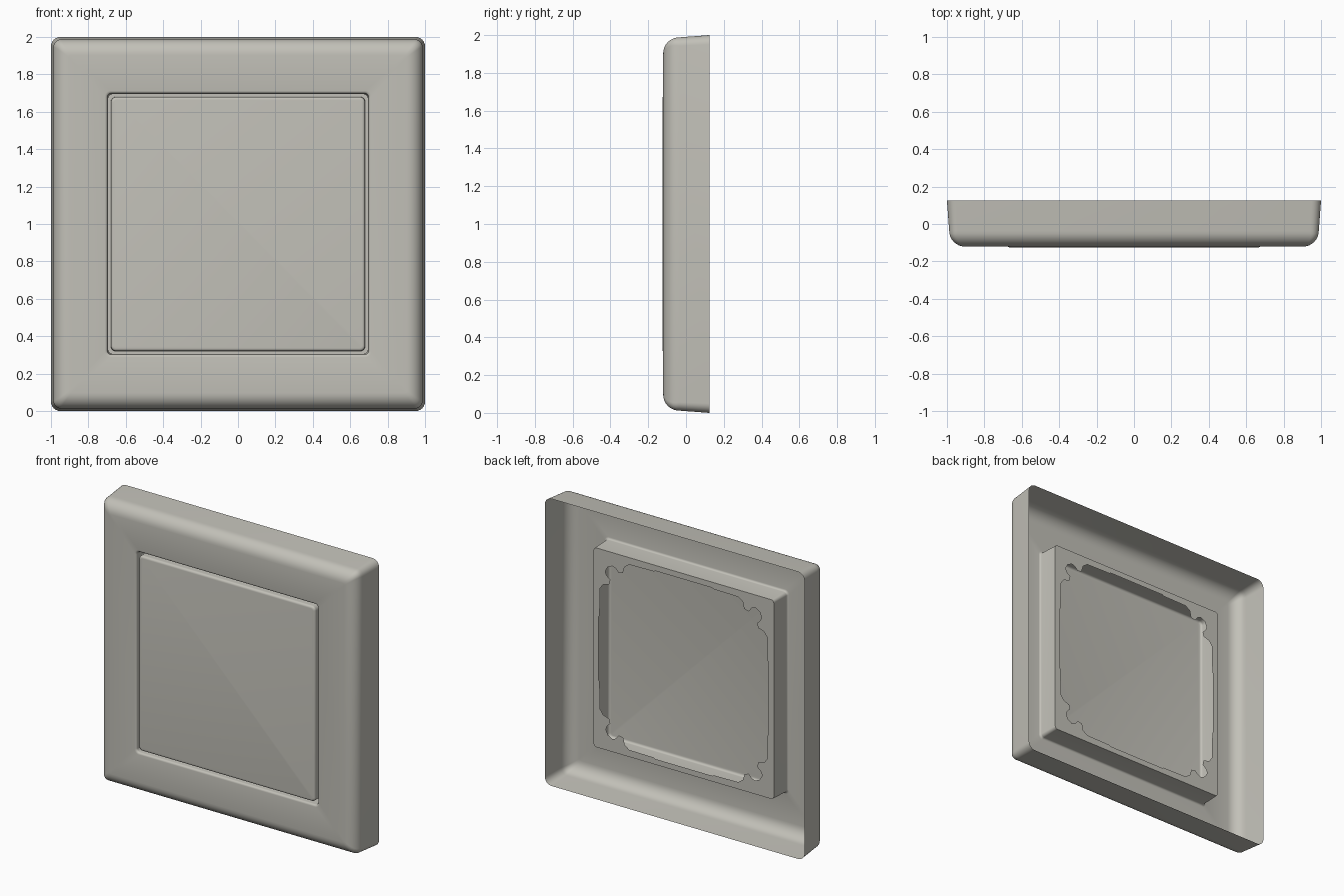
import bpy, bmesh, math

if "Cube" in bpy.data.objects:
    bpy.data.objects.remove(bpy.data.objects["Cube"])

grey = bpy.data.materials.new("warm_grey_plastic")
grey.diffuse_color = (0.54, 0.53, 0.48, 1)
grey.use_nodes = True
grey.node_tree.nodes["Principled BSDF"].inputs["Base Color"].default_value = grey.diffuse_color


def square_ring(bm, half, y, r, n=6):
    """Rounded square loop in the xz plane, centred on z = 1."""
    ring = []
    for q in range(4):
        a0 = q * math.pi / 2
        sx, sz = [(1, 1), (-1, 1), (-1, -1), (1, -1)][q]
        for i in range(n + 1):
            a = a0 + i * math.pi / 2 / n
            ring.append(bm.verts.new((sx * (half - r) + r * math.cos(a), y,
                                      1 + sz * (half - r) + r * math.sin(a))))
    return ring


def loft(bm, profile):
    """Skin a list of (half size, y, corner radius) loops; returns the last loop."""
    prev = None
    for half, y, r in profile:
        ring = square_ring(bm, half, y, r)
        if prev:
            k = len(ring)
            for i in range(k):
                j = (i + 1) % k
                bm.faces.new((prev[i], prev[j], ring[j], ring[i]))
        prev = ring
    return prev


def fillet(half, y, rad, r0, r1, n=8):
    """Quarter round from the side wall onto a front plane at y."""
    pts = []
    for i in range(n + 1):
        a = i * math.pi / 2 / n
        pts.append((half - rad * (1 - math.cos(a)), y + rad * (1 - math.sin(a)),
                    r0 + (r1 - r0) * i / n))
    return pts


def finish(bm, name):
    me = bpy.data.meshes.new(name)
    bm.to_mesh(me)
    bm.free()
    ob = bpy.data.objects.new(name, me)
    bpy.context.collection.objects.link(ob)
    me.materials.append(grey)
    bpy.ops.object.select_all(action='DESELECT')
    ob.select_set(True)
    bpy.context.view_layer.objects.active = ob
    bpy.ops.object.shade_smooth_by_angle(angle=math.radians(35))
    return ob


# Cover frame: thin open-backed sheet, folded back around the opening
bm = bmesh.new()
profile = [(1.0, 0.125, 0.05)] + fillet(0.988, -0.121, 0.085, 0.045, 0.012)
lip = 0.014
for i in range(5):
    a = i * math.pi / 8
    profile.append((0.698 + lip * (1 - math.sin(a)),
                    -0.121 + lip * (1 - math.cos(a)), 0.03 - 0.002 * i))
profile.append((0.694, 0.025, 0.02))
inner = loft(bm, profile)

# Rear flange with the notched opening (one corner repeated four times)
corner = [(0.655, 0.22), (0.648, 0.23), (0.645, 0.42), (0.62, 0.455), (0.575, 0.465),
          (0.565, 0.50), (0.595, 0.525), (0.605, 0.55), (0.585, 0.585), (0.55, 0.60),
          (0.525, 0.59), (0.50, 0.565), (0.47, 0.575), (0.455, 0.62), (0.42, 0.645),
          (0.23, 0.648), (0.22, 0.655)]
opening = []
for q in range(4):
    c, s = round(math.cos(q * math.pi / 2)), round(math.sin(q * math.pi / 2))
    for x, z in corner:
        opening.append(bm.verts.new((c * x - s * z, 0.025, 1 + s * x + c * z)))
edges = [bm.edges.new((opening[i], opening[(i + 1) % len(opening)]))
         for i in range(len(opening))]
edges += [bm.edges.get((inner[i], inner[(i + 1) % len(inner)])) for i in range(len(inner))]
res = bmesh.ops.triangle_fill(bm, edges=edges, use_beauty=True, normal=(0, -1, 0))
for f in [g for g in res["geom"] if isinstance(g, bmesh.types.BMFace)]:
    f.normal_update()
    if f.normal.y > 0:
        f.normal_flip()
finish(bm, "cover_frame")

# Rocker plate: shallow open-backed cap sitting in the opening
bm = bmesh.new()
last = loft(bm, [(0.682, 0.0, 0.03)] + fillet(0.68, -0.125, 0.016, 0.03, 0.016, 5))
bm.faces.new(last)
finish(bm, "rocker_plate")
